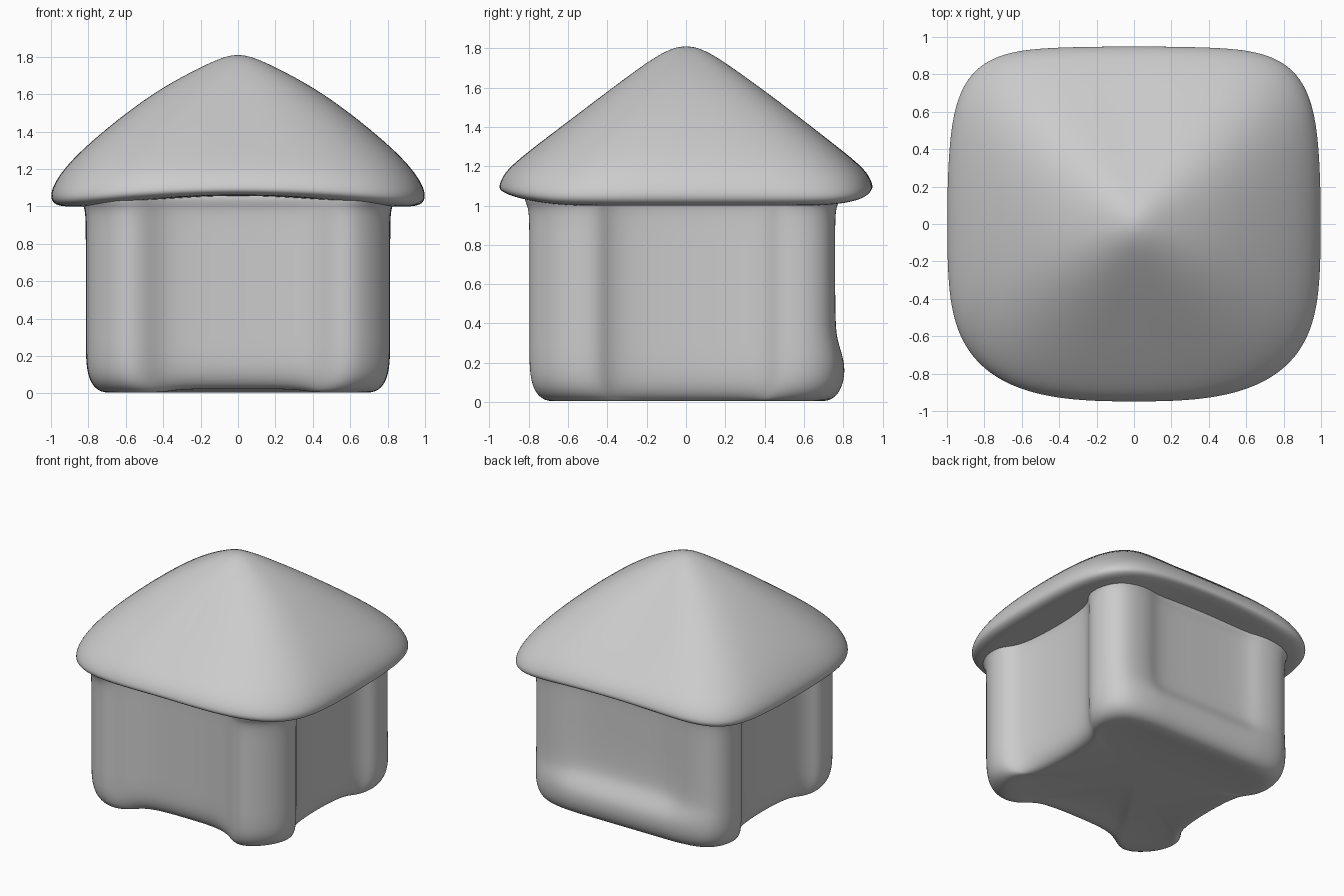
import bpy, bmesh
from math import sin, cos, pi

if "Cube" in bpy.data.objects:
    bpy.data.objects.remove(bpy.data.objects["Cube"])


def loft(name, rings, subdiv):
    """Skin a stack of equal-length closed rings, then subdivide smoothly."""
    bm = bmesh.new()
    vr = [[bm.verts.new(p) for p in r] for r in rings]
    n = len(rings[0])
    for a, b in zip(vr, vr[1:]):
        for i in range(n):
            j = (i + 1) % n
            bm.faces.new((a[i], a[j], b[j], b[i]))
    bm.faces.new(vr[0][::-1])
    bm.faces.new(vr[-1])
    bmesh.ops.recalc_face_normals(bm, faces=bm.faces[:])
    for f in bm.faces:
        f.smooth = True
    me = bpy.data.meshes.new(name)
    bm.to_mesh(me)
    bm.free()
    ob = bpy.data.objects.new(name, me)
    bpy.context.collection.objects.link(ob)
    m = ob.modifiers.new("subdivision", 'SUBSURF')
    m.levels = m.render_levels = subdiv
    return ob


# Walls: plan with four rounded corner posts, recessed panels, and a ledge at the back foot
half = [(0, -.68), (.37, -.685), (.49, -.785), (.63, -.82), (.815, -.63), (.82, -.42),
        (.69, -.36), (.69, .38), (.81, .45), (.825, .62), (.73, .765), (.48, .76),
        (.40, .71), (0, .71)]


def wall_ring(z, scale=1.0, ledge=0.0):
    pts = []
    for x, y in half:
        if y > .7:
            y += ledge * ((.785 if x > .7 else .812) - y)
        # panels round off a little higher than the posts at the foot
        lift = .02 if z < .1 and abs(x) < .45 and y < 0 else 0
        pts.append((x * scale, y * scale, z + lift))
    return pts + [(-x, y, z) for x, y, z in pts[-2:0:-1]]


walls = loft("walls", [
    wall_ring(.025, .5, 1), wall_ring(.01, .76, 1), wall_ring(-.005, .91, 1),
    wall_ring(.08, .99, 1), wall_ring(.22, 1, 1), wall_ring(.32, 1, .2),
    wall_ring(.43), wall_ring(.8), wall_ring(.94), wall_ring(1.0, 1.01),
    wall_ring(1.04, 1.04), wall_ring(1.13, 1.0)], 3)

# Roof: soft pyramid on a rounded-square plan, profile is (t, z on sides, z on front/back)
profile = [(.03, 1.81, 1.81), (.1, 1.79, 1.79), (.2, 1.745, 1.735), (.4, 1.64, 1.595),
           (.6, 1.5, 1.45), (.8, 1.335, 1.295), (.91, 1.225, 1.185), (.97, 1.145, 1.115),
           (1, 1.08, 1.05), (1, 1.03, 1.02), (.965, 1.003, 1.003), (.9, .998, .998),
           (.7, 1.0, 1.0)]


def roof_ring(t, zx, zy, count=64):
    pts = []
    for i in range(count):
        a = 2 * pi * i / count
        c, s = cos(a), sin(a)
        full = 4.9 + 1.6 * s           # back corners are squarer than front ones
        n = 2 + (full - 2) * t ** .8
        r = (abs(c) ** n + abs(s / .95) ** n) ** (-1 / n)
        x, y = r * c, r * s
        w = c * c
        under = 1 if zx < 1.05 else max(0, (t - .75) / .25)
        lift = .06 * under * max(0, 1 - (x / .93) ** 2)
        # sides bow outward slightly
        pts.append((x * t * (1 - .06 * y * y), y * t * (1 - .03 * x * x),
                    zx * w + zy * (1 - w) + lift))
    return pts


roof = loft("roof", [roof_ring(*p) for p in profile], 2)
